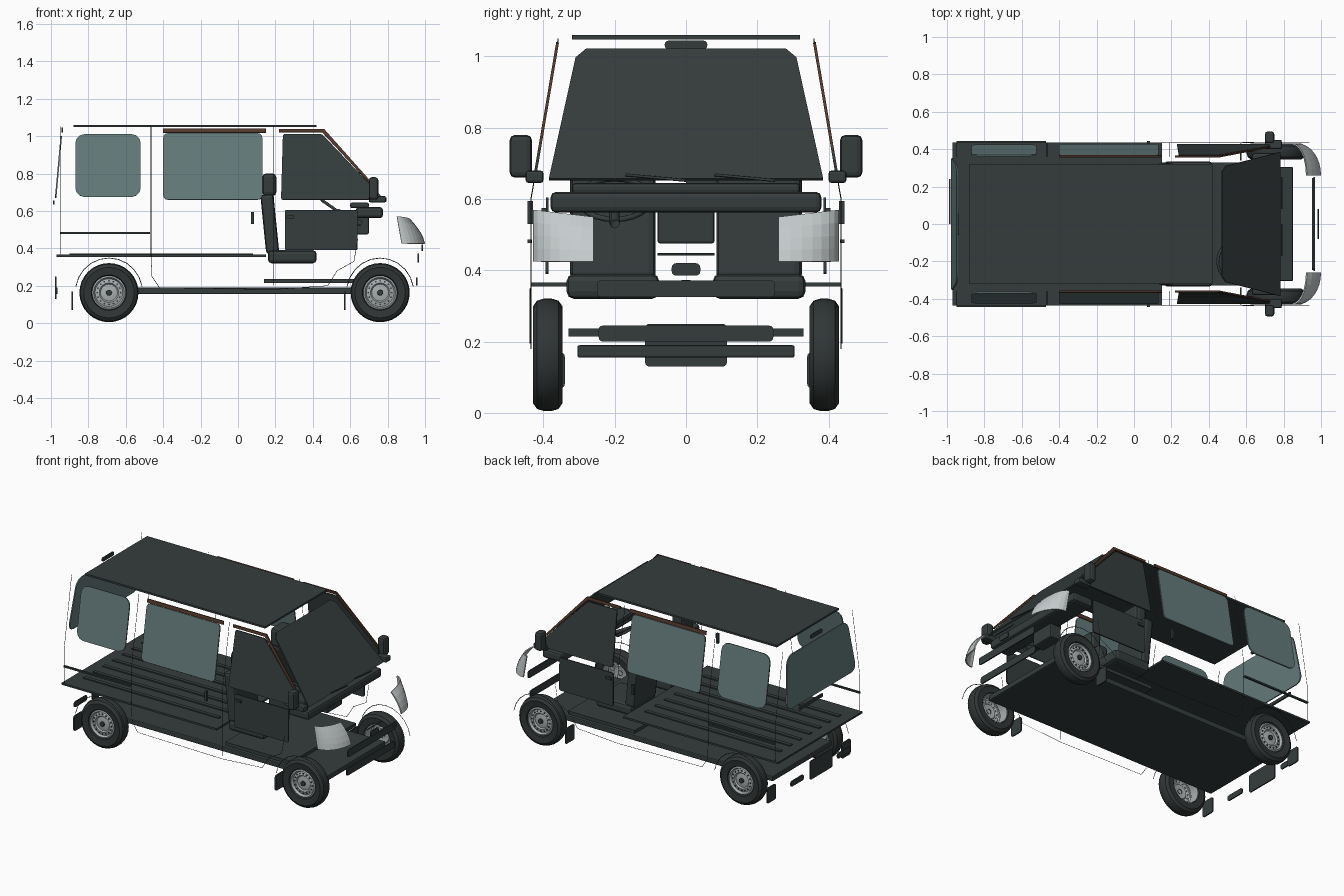
import bpy, bmesh, math
from mathutils import Vector, Matrix

if "Cube" in bpy.data.objects:
    bpy.data.objects.remove(bpy.data.objects["Cube"])


def material(name, r, g, b):
    m = bpy.data.materials.new(name)
    m.use_nodes = True
    m.diffuse_color = (r, g, b, 1)
    m.node_tree.nodes["Principled BSDF"].inputs["Base Color"].default_value = (r, g, b, 1)
    return m


DARK = material("dark trim", 0.036, 0.046, 0.046)
RUBBER = material("tyre rubber", 0.03, 0.036, 0.036)
GLASS = material("tinted glass", 0.13, 0.2, 0.2)
LAMP = material("lamp glass", 0.56, 0.6, 0.61)
STEEL = material("wheel steel", 0.4, 0.43, 0.44)
BROWN = material("brown trim", 0.085, 0.04, 0.025)
SIDES = (("left", 1), ("right", -1))


def finish(name, bm, mat, smooth=False):
    bmesh.ops.recalc_face_normals(bm, faces=bm.faces)
    me = bpy.data.meshes.new(name)
    bm.to_mesh(me)
    bm.free()
    me.materials.append(mat)
    ob = bpy.data.objects.new(name, me)
    bpy.context.collection.objects.link(ob)
    if smooth:
        bpy.ops.object.select_all(action="DESELECT")
        ob.select_set(True)
        bpy.context.view_layer.objects.active = ob
        bpy.ops.object.shade_smooth_by_angle(angle=math.radians(35))
    return ob


def box(name, x, y, z, mat=DARK, bevel=0.0, tilt=0.0):
    """Box from its ranges, with optional bevel and tilt about the y axis."""
    lo, hi = Vector((x[0], y[0], z[0])), Vector((x[1], y[1], z[1]))
    bm = bmesh.new()
    bmesh.ops.create_cube(bm, size=1)
    bmesh.ops.scale(bm, vec=hi - lo, verts=bm.verts)
    if bevel:
        bmesh.ops.bevel(bm, geom=bm.edges[:], offset=bevel, segments=2, profile=0.5, affect="EDGES")
    bmesh.ops.rotate(bm, matrix=Matrix.Rotation(tilt, 3, "Y"), verts=bm.verts)
    bmesh.ops.translate(bm, vec=(lo + hi) / 2, verts=bm.verts)
    return finish(name, bm, mat)


def plate(name, points, mat=DARK, corner=0.0, thick=0.008):
    """Thin panel from an outline, with rounded corners."""
    bm = bmesh.new()
    bm.faces.new([bm.verts.new(p) for p in points])
    if corner:
        bmesh.ops.bevel(bm, geom=bm.verts[:], offset=corner, segments=3, profile=0.5, affect="VERTICES")
    ob = finish(name, bm, mat)
    mod = ob.modifiers.new("thickness", "SOLIDIFY")
    mod.thickness = thick
    mod.offset = 0
    return ob


def cross_plate(name, x, half, z, corner=0.012, mid=0.0, mat=DARK):
    """Thin panel facing along x."""
    return plate(name, [(x, mid + a * half, z[b]) for a, b in ((-1, 0), (1, 0), (1, 1), (-1, 1))], mat, corner)


def line(name, points, radius=0.0015, mat=DARK, cyclic=False):
    cu = bpy.data.curves.new(name, "CURVE")
    cu.dimensions = "3D"
    cu.bevel_depth = radius
    cu.bevel_resolution = 0 if radius < 0.003 else 2
    sp = cu.splines.new("POLY")
    sp.points.add(len(points) - 1)
    for p, co in zip(sp.points, points):
        p.co = (*co, 1)
    sp.use_cyclic_u = cyclic
    cu.materials.append(mat)
    ob = bpy.data.objects.new(name, cu)
    bpy.context.collection.objects.link(ob)
    return ob


def lathe(name, profile, centre, side, mat, steps=32):
    """Revolve (radius, outward offset) points about a wheel axle."""
    bm = bmesh.new()
    vs = [bm.verts.new((0, side * o, r)) for r, o in profile]
    edges = [bm.edges.new(pair) for pair in zip(vs, vs[1:])]
    bmesh.ops.spin(bm, geom=vs + edges, cent=(0, 0, 0), axis=(0, 1, 0), angle=math.tau, steps=steps)
    bmesh.ops.remove_doubles(bm, verts=bm.verts, dist=0.0001)
    bmesh.ops.translate(bm, vec=centre, verts=bm.verts)
    return finish(name, bm, mat, True)


def flank(z):
    """Half width of the cabin side at a height."""
    return 0.435 - max(0, z - 0.6) * 0.17


def on_side(points, s, inset=0.0):
    return [(x, s * (flank(z) - inset), z) for x, z in points]


# Roof, floors and chassis
box("roof", (-0.88, 0.42), (-0.32, 0.32), (1.048, 1.06))
box("load_floor", (-0.97, 0.15), (-0.435, 0.435), (0.354, 0.366))
for i in range(7):
    y = (i - 3) * 0.1
    box("floor_rib", (-0.9, 0.08), (y - 0.012, y + 0.012), (0.364, 0.373))
box("cab_floor", (0.14, 0.62), (-0.33, 0.33), (0.215, 0.237))
box("chassis", (-0.84, 0.85), (-0.305, 0.305), (0.155, 0.19), bevel=0.006)

# Windscreen and wipers
plate("windscreen", [(0.78, -0.385, 0.655), (0.78, 0.385, 0.655), (0.49, 0.31, 0.995),
                     (0.47, 0.28, 1.02), (0.47, -0.28, 1.02), (0.49, -0.31, 0.995)])
for y in (-0.17, 0.08):
    line("wiper", [(0.79, y + 0.17, 0.652), (0.79, y, 0.668)], 0.004)

# Rear glass, brake lamp, wiper and bumper panels
plate("rear_window", [(-0.975, -0.36, 0.67), (-0.975, 0.36, 0.67), (-0.945, 0.31, 1.0),
                      (-0.945, -0.31, 1.0)], GLASS, 0.05)
cross_plate("high_brake_lamp", -0.94, 0.06, (1.02, 1.045))
box("rear_wiper", (-0.99, -0.98), (0, 0.24), (0.635, 0.655))
cross_plate("rear_number_panel", -0.975, 0.115, (0.13, 0.25))
for tag, s in SIDES:
    cross_plate(tag + "_rear_bumper_insert", -0.97, 0.065, (0.155, 0.19), mid=s * 0.24)

# Front openings
cross_plate("upper_intake", 0.965, 0.25, (0.325, 0.372))
cross_plate("lower_intake", 0.955, 0.245, (0.2, 0.245))
cross_plate("nose_badge_panel", 0.985, 0.04, (0.385, 0.42))
line("bonnet_gap", [(0.985, -0.08, 0.445), (0.985, 0.08, 0.445)], 0.003)

# Dashboard, console and steering wheel
box("dashboard", (0.63, 0.775), (-0.38, 0.38), (0.562, 0.62), bevel=0.015)
box("dashboard_hood", (0.6, 0.7), (-0.32, 0.32), (0.615, 0.645), bevel=0.01)
box("console", (0.62, 0.7), (-0.08, 0.08), (0.475, 0.57), bevel=0.008)
ring = [Vector((0, 0.1 * math.cos(a), 0.1 * math.sin(a))) for a in [i * math.tau / 24 for i in range(24)]]
turn = Matrix.Rotation(math.radians(-55), 3, "Y")
hub = Vector((0.53, -0.2, 0.6))
line("steering_wheel", [hub + turn @ p for p in ring], 0.008, cyclic=True)
line("steering_spokes", [hub + turn @ ring[0], hub, hub + turn @ ring[12]], 0.008)
line("steering_column", [hub, (0.66, -0.2, 0.53)], 0.014)

for tag, s in SIDES:
    def span(a, b):
        return sorted((s * a, s * b))

    # Seats
    box(tag + "_seat_cushion", (0.16, 0.42), span(0.075, 0.335), (0.32, 0.39), bevel=0.02)
    box(tag + "_seat_back", (0.135, 0.205), span(0.085, 0.325), (0.37, 0.69), bevel=0.02, tilt=-0.1)
    box(tag + "_headrest", (0.13, 0.205), span(0.14, 0.27), (0.68, 0.8), bevel=0.02)

    # Side glass
    window = [(-0.87, 0.675), (-0.52, 0.675), (-0.52, 1.01), (-0.87, 1.01)]
    plate(tag + "_rear_side_window", on_side(window, s), GLASS, 0.05)
    window = [(-0.4, 0.66), (0.13, 0.66), (0.13, 1.015), (-0.4, 1.015)]
    plate(tag + "_middle_window", on_side(window, s), GLASS, 0.025)
    window = [(0.23, 0.66), (0.725, 0.66), (0.725, 0.72), (0.45, 1.01), (0.24, 1.01)]
    plate(tag + "_door_window", on_side(window, s), DARK, 0.01)

    # Brown strips over the windows and down the pillar
    plate(tag + "_middle_strip", on_side([(-0.4, 1.018), (0.15, 1.018), (0.15, 1.04), (-0.4, 1.04)], s), BROWN)
    strip = [(0.22, 1.02), (0.45, 1.02), (0.715, 0.735), (0.73, 0.735), (0.46, 1.038), (0.22, 1.038)]
    plate(tag + "_door_strip", on_side(strip, s), BROWN)

    # Door lining, handles and rails
    panel = [(0.25, 0.39), (0.64, 0.39), (0.64, 0.605), (0.25, 0.605)]
    plate(tag + "_door_lining", on_side(panel, s, 0.045), DARK, 0.01)
    box(tag + "_door_pull", (0.26, 0.3), span(0.392, 0.405), (0.56, 0.575))
    box(tag + "_side_handle", (0.07, 0.085), span(0.43, 0.445), (0.53, 0.595))
    box(tag + "_sliding_rail", (-0.95, -0.47), span(0.432, 0.445), (0.477, 0.487))

    # Door mirrors
    box(tag + "_mirror", (0.7, 0.75), span(0.432, 0.495), (0.66, 0.78), bevel=0.015)
    box(tag + "_mirror_arm", (0.7, 0.79), span(0.4, 0.45), (0.645, 0.68), bevel=0.008)

    # Body panel gaps
    for x, low in ((-0.465, 0.36), (0.19, 0.2), (-0.95, 0.36)):
        line(tag + "_panel_gap", on_side([(x, low), (x, 0.6), (x, 1.05)], s))
    line(tag + "_sill_gap", on_side([(-0.465, 0.36), (-0.46, 0.25), (-0.42, 0.19), (0.19, 0.18),
                                     (0.48, 0.2), (0.53, 0.28), (0.62, 0.33), (0.64, 0.45)], s))

    # Wrap-around headlamp
    bm = bmesh.new()
    cols, rows = 8, 4
    grid = []
    for j in range(rows + 1):
        t = j / rows
        arc = [math.pi / 2 * i / cols for i in range(cols + 1)]
        grid.append([bm.verts.new((0.85 + 0.025 * (1 - t) + (0.125 - 0.05 * t * t) * math.sin(a),
                                   s * (0.26 + 0.17 * math.cos(a)),
                                   0.425 + t * (0.125 + 0.02 * math.cos(a)))) for a in arc])
    for low, high in zip(grid, grid[1:]):
        for i in range(cols):
            bm.faces.new((low[i], low[i + 1], high[i + 1], high[i]))
    lamp = finish(tag + "_headlamp", bm, LAMP)
    lamp.modifiers.new("thickness", "SOLIDIFY").thickness = 0.008

    # Wheels, arches and mudflaps
    for end, x, flap in (("front", 0.76, 0.57), ("rear", -0.69, -0.885)):
        name = tag + "_" + end
        c = Vector((x, s * 0.388, 0.163))
        lathe(name + "_tyre", [(0.095, -0.04), (0.135, -0.042), (0.152, -0.03), (0.158, -0.01), (0.158, 0.01),
                               (0.152, 0.03), (0.135, 0.042), (0.095, 0.036), (0.088, 0.02)], c, s, RUBBER)
        lathe(name + "_rim", [(0.092, -0.035), (0.09, 0.03), (0.082, 0.034), (0.074, 0.02), (0.052, 0.026),
                              (0.045, 0.018), (0.025, 0.022), (0, 0.022)], c, s, STEEL)
        lathe(name + "_hub_cap", [(0.016, 0.018), (0.015, 0.032), (0, 0.034)], c, s, DARK, 12)
        for i in range(16):
            a = math.tau * i / 16
            spot = c + Vector((0.063 * math.cos(a), s * 0.001, 0.063 * math.sin(a)))
            lathe(name + "_rim_hole", [(0.005, 0.02), (0.005, 0.026), (0, 0.026)], spot, s, DARK, 6)
        arch = [math.radians(10 + 16 * i) for i in range(11)]
        line(name + "_arch_edge", [(x + 0.18 * math.cos(a), s * 0.437, 0.163 + 0.185 * math.sin(a)) for a in arch], 0.002)
        cross_plate(name + "_mudflap", flap, 0.045, (0.07, 0.17), mid=s * 0.385)
